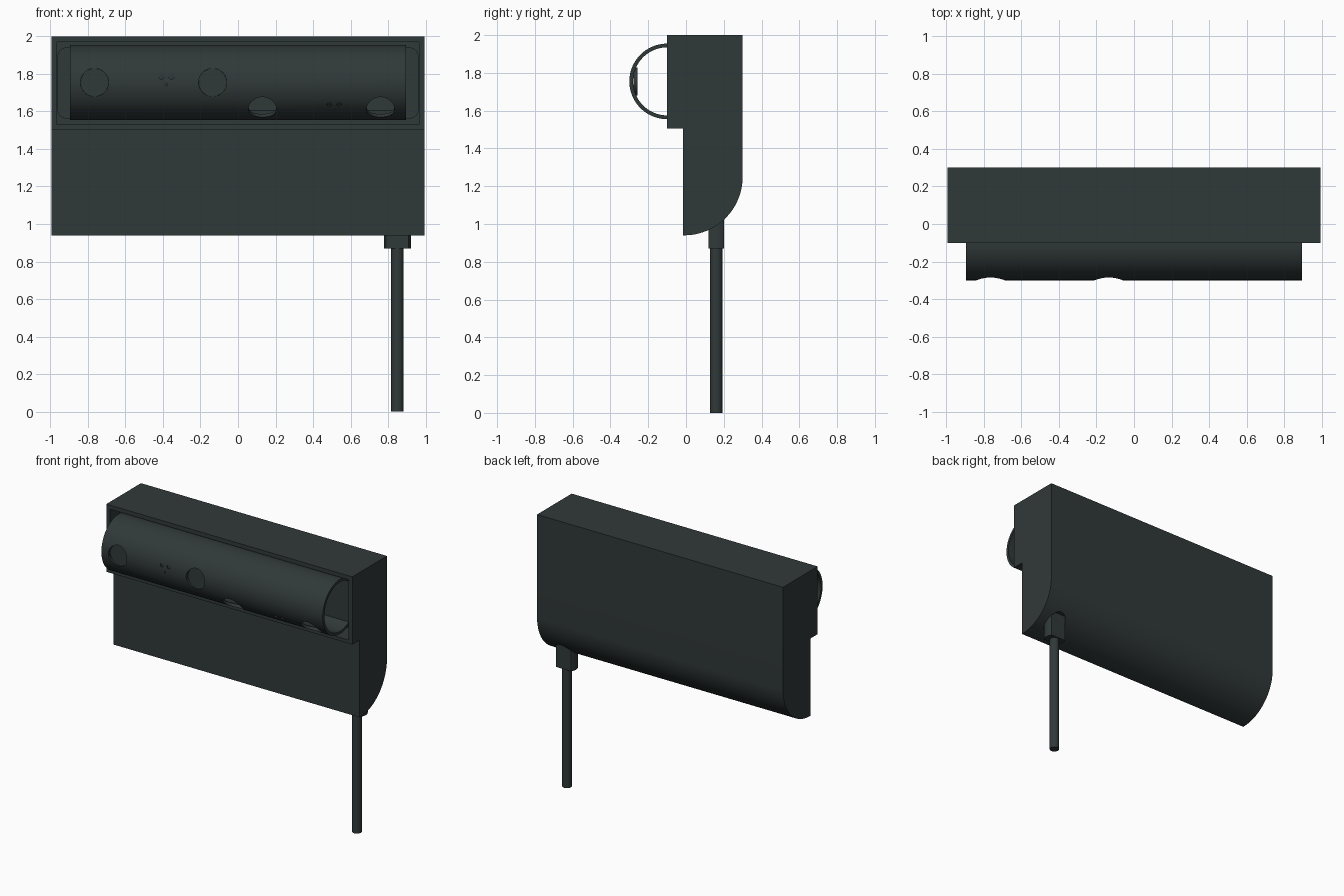
import bpy, bmesh, math
from mathutils import Matrix, Vector

cube = bpy.data.objects.get("Cube")
if cube:
    bpy.data.objects.remove(cube)

charcoal = bpy.data.materials.new("charcoal")
charcoal.use_nodes = True
colour = (0.03, 0.041, 0.04, 1)
charcoal.diffuse_color = colour
charcoal.node_tree.nodes["Principled BSDF"].inputs["Base Color"].default_value = colour


def make(name, bm):
    bmesh.ops.recalc_face_normals(bm, faces=bm.faces)
    mesh = bpy.data.meshes.new(name)
    bm.to_mesh(mesh)
    bm.free()
    mesh.materials.append(charcoal)
    ob = bpy.data.objects.new(name, mesh)
    bpy.context.collection.objects.link(ob)
    return ob


def prism(name, points, direction):
    """Extrude a closed outline along a direction."""
    bm = bmesh.new()
    face = bm.faces.new([bm.verts.new(p) for p in points])
    ext = bmesh.ops.extrude_face_region(bm, geom=[face])
    verts = [v for v in ext["geom"] if isinstance(v, bmesh.types.BMVert)]
    bmesh.ops.translate(bm, verts=verts, vec=Vector(direction))
    return make(name, bm)


def box(name, low, high):
    x, y, z = low
    X, Y, Z = high
    return prism(name, [(x, y, z), (X, y, z), (X, Y, z), (x, Y, z)], (0, 0, Z - z))


def rod(name, start, end, radius, sides=48):
    a, b = Vector(start), Vector(end)
    turn = (b - a).to_track_quat('Z', 'Y').to_matrix().to_4x4()
    bm = bmesh.new()
    bmesh.ops.create_cone(bm, cap_ends=True, segments=sides, radius1=radius,
                          radius2=radius, depth=(b - a).length,
                          matrix=Matrix.Translation((a + b) / 2) @ turn)
    return make(name, bm)


def cut(ob, cutters, operation='DIFFERENCE'):
    """Bake boolean cuts into the object and discard the cutters."""
    for c in cutters:
        m = ob.modifiers.new("cut", 'BOOLEAN')
        m.operation, m.solver, m.object = operation, 'EXACT', c
    graph = bpy.context.evaluated_depsgraph_get()
    mesh = bpy.data.meshes.new_from_object(ob.evaluated_get(graph))
    ob.modifiers.clear()
    ob.data = mesh
    for c in cutters:
        bpy.data.objects.remove(c)


def smooth(ob):
    bpy.ops.object.select_all(action='DESELECT')
    ob.select_set(True)
    bpy.context.view_layer.objects.active = ob
    bpy.ops.object.shade_smooth_by_angle(angle=math.radians(30))


# Housing: stepped front, quarter-round lower back
half, radius = 0.995, 0.31
outline = [(-0.1, 2), (-0.1, 1.505), (-0.015, 1.505), (-0.015, 0.94)]
for i in range(25):
    a = math.pi / 2 * i / 24
    outline.append((-0.01 + radius * math.sin(a), 1.25 - radius * math.cos(a)))
outline.append((0.3, 2))
housing = prism("housing", [(-half, y, z) for y, z in outline], (2 * half, 0, 0))

# Front recess and cable socket
cable_x, cable_y = 0.85, 0.16
cut(housing, [
    box("recess_cutter", (-0.965, -0.2, 1.53), (0.965, 0.13, 1.97)),
    rod("socket_cutter", (cable_x, cable_y, 0.8), (cable_x, cable_y, 1.06), 0.074),
])
smooth(housing)

# Rounded backing plate in the recess
corner, plate = 0.05, []
for k, (sx, sz) in enumerate([(1, 1), (-1, 1), (-1, -1), (1, -1)]):
    for i in range(9):
        a = math.pi / 2 * (k + i / 8)
        plate.append((sx * (0.963 - corner) + corner * math.cos(a), 0,
                      1.752 + sz * (0.19 - corner) + corner * math.sin(a)))
smooth(prism("backing_plate", plate, (0, 0.13, 0)))

# Hollow swivel tube, open at both ends
axis_y, axis_z, tube_r, tube_half = -0.1, 1.755, 0.2, 0.895
tube = rod("swivel_tube", (-tube_half, axis_y, axis_z),
           (tube_half, axis_y, axis_z), tube_r, 96)


def radial(name, x, angle, inner, outer, r, lift=0.0, sides=48):
    """Rod pointing out from the tube axis, tilted down by an angle."""
    out = Vector((0, -math.cos(angle), -math.sin(angle)))
    up = Vector((0, -math.sin(angle), math.cos(angle)))
    base = Vector((x, axis_y, axis_z)) + up * lift
    return rod(name, base + out * inner, base + out * outer, r, sides)


# Two sets of ports: one facing forward, one tilted down
cutters = [rod("bore_cutter", (-1, axis_y, axis_z), (1, axis_y, axis_z), 0.18, 96)]
for shift, angle in ((-0.45, 0), (0.445, math.pi / 4)):
    for dx in (-0.315, 0.315):
        cutters.append(radial("port_cutter", shift + dx, angle, 0.1, 0.3, 0.075))
    for dx, lift, r in ((0.042, 0.03, 0.013), (0.095, 0.03, 0.013), (0.069, -0.013, 0.006)):
        cutters.append(radial("pin_cutter", shift + dx, angle, 0.19, 0.3, r, lift, 16))
cut(tube, cutters)
smooth(tube)

# Lenses set into the forward ports
for side, dx in (("right", -0.315), ("left", 0.315)):
    smooth(radial(side + "_lens", -0.45 + dx, 0, 0.157, 0.178, 0.0745))

# Cable with a flat-sided collar
collar = rod("cable_collar", (cable_x, cable_y, 0.87), (cable_x, cable_y, 1.06), 0.072)
cut(collar, [box("collar_cutter", (cable_x - 0.1, cable_y - 0.04, 0.8),
                 (cable_x + 0.1, cable_y + 0.04, 1.2))], 'INTERSECT')
smooth(collar)
smooth(rod("cable", (cable_x, cable_y, 0), (cable_x, cable_y, 0.9), 0.033, 32))
